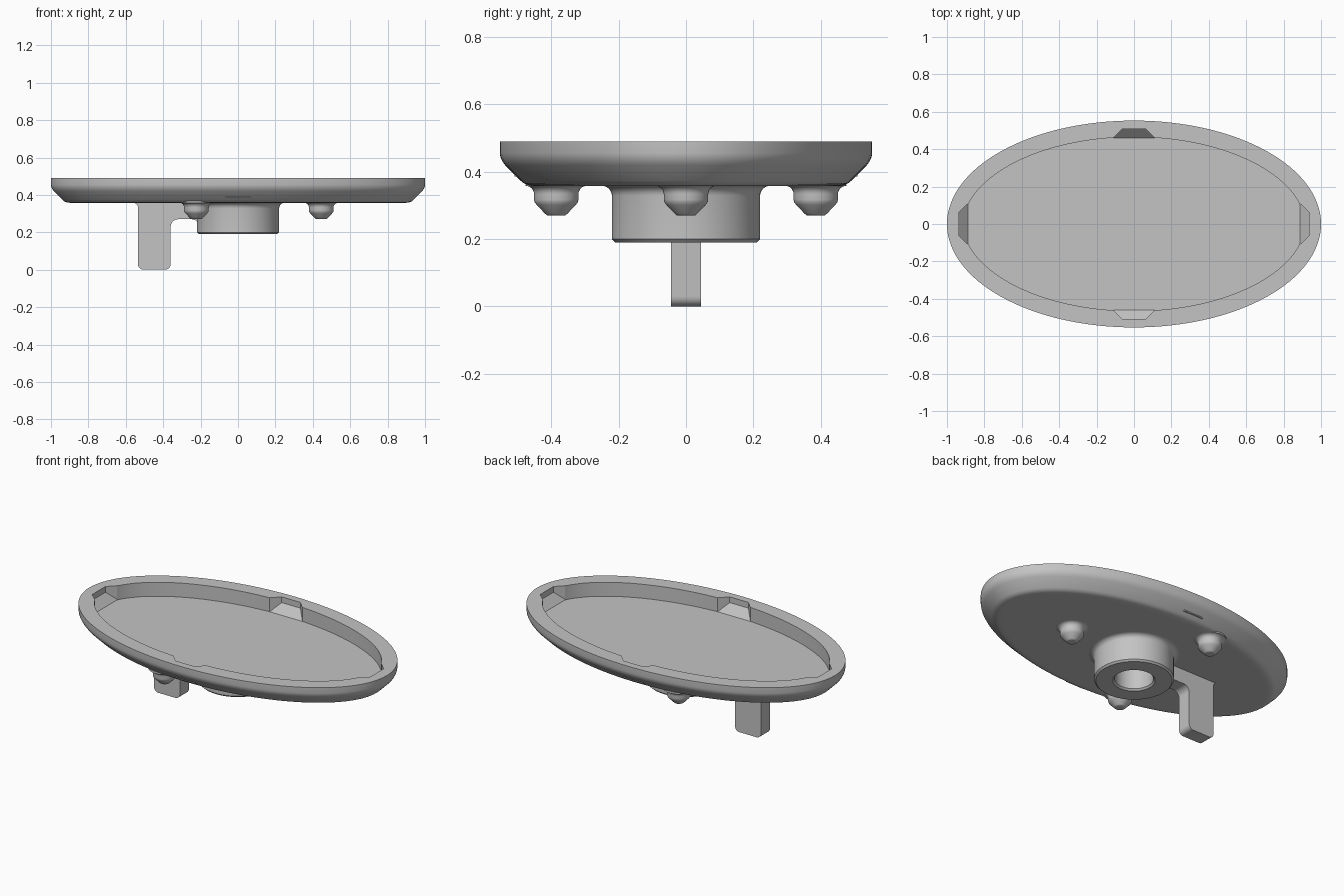
import bpy, bmesh, math
from mathutils import Vector

cube = bpy.data.objects.get("Cube")
if cube:
    bpy.data.objects.remove(cube)

grey = bpy.data.materials.new("plain_grey")
grey.use_nodes = True
GREY = (0.55, 0.55, 0.55, 1)
grey.diffuse_color = GREY
grey.node_tree.nodes["Principled BSDF"].inputs["Base Color"].default_value = GREY

TOP, FLOOR, UNDER = 0.49, 0.405, 0.358
RX, RY, RIM = 1.0, 0.553, 0.088


def finish(name, bm):
    bmesh.ops.recalc_face_normals(bm, faces=bm.faces)
    mesh = bpy.data.meshes.new(name)
    bm.to_mesh(mesh)
    bm.free()
    obj = bpy.data.objects.new(name, mesh)
    bpy.context.collection.objects.link(obj)
    mesh.materials.append(grey)
    return obj


def select(obj):
    bpy.ops.object.select_all(action='DESELECT')
    obj.select_set(True)
    bpy.context.view_layer.objects.active = obj


def smooth(obj, angle=30):
    select(obj)
    bpy.ops.object.shade_smooth_by_angle(angle=math.radians(angle))


def sweep(name, profile, rx=1e-5, ry=1e-5, segs=64, centre=(0, 0), closed=False):
    """Sweep (outward offset, z) points round an ellipse; a tiny ellipse gives a lathe."""
    bm = bmesh.new()
    rings = []
    for off, z in profile:
        ring = []
        for i in range(segs):
            t = math.tau * i / segs
            n = Vector((ry * math.cos(t), rx * math.sin(t))).normalized()
            ring.append(bm.verts.new((centre[0] + rx * math.cos(t) + n.x * off,
                                      centre[1] + ry * math.sin(t) + n.y * off, z)))
        rings.append(ring)
    pairs = list(zip(rings, rings[1:]))
    if closed:
        pairs.append((rings[-1], rings[0]))
    else:
        bm.faces.new(rings[0])
        bm.faces.new(rings[-1])
    for a, b in pairs:
        for i in range(segs):
            j = (i + 1) % segs
            bm.faces.new((a[i], a[j], b[j], b[i]))
    return finish(name, bm)


def fillet(r, z, size, steps=6):
    """Concave flare from a flat underside down to a wall of radius r."""
    return [(r + size * (1 - math.sin(a)), z - size * (1 - math.cos(a)))
            for a in (math.pi / 2 * i / steps for i in range(steps + 1))]


def hull(name, points):
    bm = bmesh.new()
    for p in points:
        bm.verts.new(p)
    bmesh.ops.convex_hull(bm, input=bm.verts)
    bmesh.ops.dissolve_limit(bm, angle_limit=0.01, verts=bm.verts, edges=bm.edges)
    return finish(name, bm)


def round_corners(corners, steps=6):
    """Turn (x, z, radius) corners into a rounded outline."""
    out = []
    for i, (x, z, r) in enumerate(corners):
        p = Vector((x, z))
        if not r:
            out.append(p)
            continue
        a = p + (Vector(corners[i - 1][:2]) - p).normalized() * r
        b = p + (Vector(corners[(i + 1) % len(corners)][:2]) - p).normalized() * r
        c = a + b - p
        for k in range(steps + 1):
            t = math.pi / 2 * k / steps
            out.append(c + (a - c) * math.cos(t) + (b - c) * math.sin(t))
    return out


# Oval tray with a rounded, bevelled underside and a recessed top
tray = sweep("oval_tray", [
    (-RIM - 0.02, FLOOR), (-RIM, FLOOR), (-RIM, TOP), (0, TOP), (0, 0.455),
    (-0.002, 0.443), (-0.008, 0.43), (-0.016, 0.419), (-0.062, 0.373),
    (-0.072, 0.365), (-0.085, 0.36), (-0.1, UNDER), (-0.12, UNDER)],
    RX, RY, segs=128)

# Four tapered rim notches, each with a sloping ramp
WIDE, NARROW, DEEP, RISE = 0.11, 0.063, 0.048, 0.05
for side, turn, chord in (("left", 0, 0.887), ("back", 1, 0.461),
                          ("right", 2, 0.887), ("front", 3, 0.461)):
    ca, sa = round(math.cos(turn * math.pi / 2)), round(math.sin(turn * math.pi / 2))

    def place(u, v, z):
        return ((chord + u) * ca - v * sa, (chord + u) * sa + v * ca, z)

    plan = [(0, WIDE), (0, -WIDE), (DEEP, -NARROW), (DEEP, NARROW)]
    cutter = hull("notch_cutter", [place(u, v, z) for u, v in plan
                                   for z in (FLOOR - 0.01, TOP + 0.1)])
    cutter.hide_render = True
    mod = tray.modifiers.new("notch", 'BOOLEAN')
    mod.operation = 'DIFFERENCE'
    mod.solver = 'EXACT'
    mod.object = cutter
    select(tray)
    bpy.ops.object.modifier_apply(modifier=mod.name)
    bpy.data.objects.remove(cutter)
    hull(side + "_notch_ramp",
         [place(u, v, FLOOR - 0.02) for u, v in plan] +
         [place(u, v, FLOOR + (RISE if u else 0)) for u, v in plan])
smooth(tray)

# Hollow central boss
boss = sweep("centre_boss",
             [(0.25, UNDER + 0.01)] + fillet(0.22, UNDER, 0.03) +
             [(0.22, 0.2), (0.21, 0.19), (0.117, 0.19), (0.107, 0.2),
              (0.107, UNDER + 0.01)], closed=True)
smooth(boss)

# Three tapered locating pins, evenly spaced round the boss
for i, label in enumerate(("left", "back", "front")):
    a = math.tau * i / 3
    pin = sweep(label + "_pin",
                [(0.09, UNDER + 0.01)] + fillet(0.066, UNDER, 0.025) +
                [(0.066, 0.317), (0.064, 0.309), (0.058, 0.301),
                 (0.033, 0.275), (0.027, 0.27), (0.02, 0.27)],
                segs=40, centre=(0.445 * math.cos(a), 0.445 * math.sin(a)))
    smooth(pin, 50)

# Leg with a web joining it to the boss
outline = round_corners([
    (-0.535, 0, 0.03), (-0.36, 0, 0.03), (-0.36, 0.27, 0.04), (-0.212, 0.27, 0.035),
    (-0.212, 0.21, 0), (-0.15, 0.21, 0), (-0.15, 0.38, 0), (-0.56, 0.38, 0),
    (-0.56, UNDER, 0), (-0.535, UNDER, 0.025)])
bm = bmesh.new()
face = bm.faces.new([bm.verts.new((p.x, -0.044, p.y)) for p in outline])
made = bmesh.ops.extrude_face_region(bm, geom=[face])["geom"]
bmesh.ops.translate(bm, vec=(0, 0.088, 0),
                    verts=[g for g in made if isinstance(g, bmesh.types.BMVert)])
smooth(finish("leg_and_web", bm))
